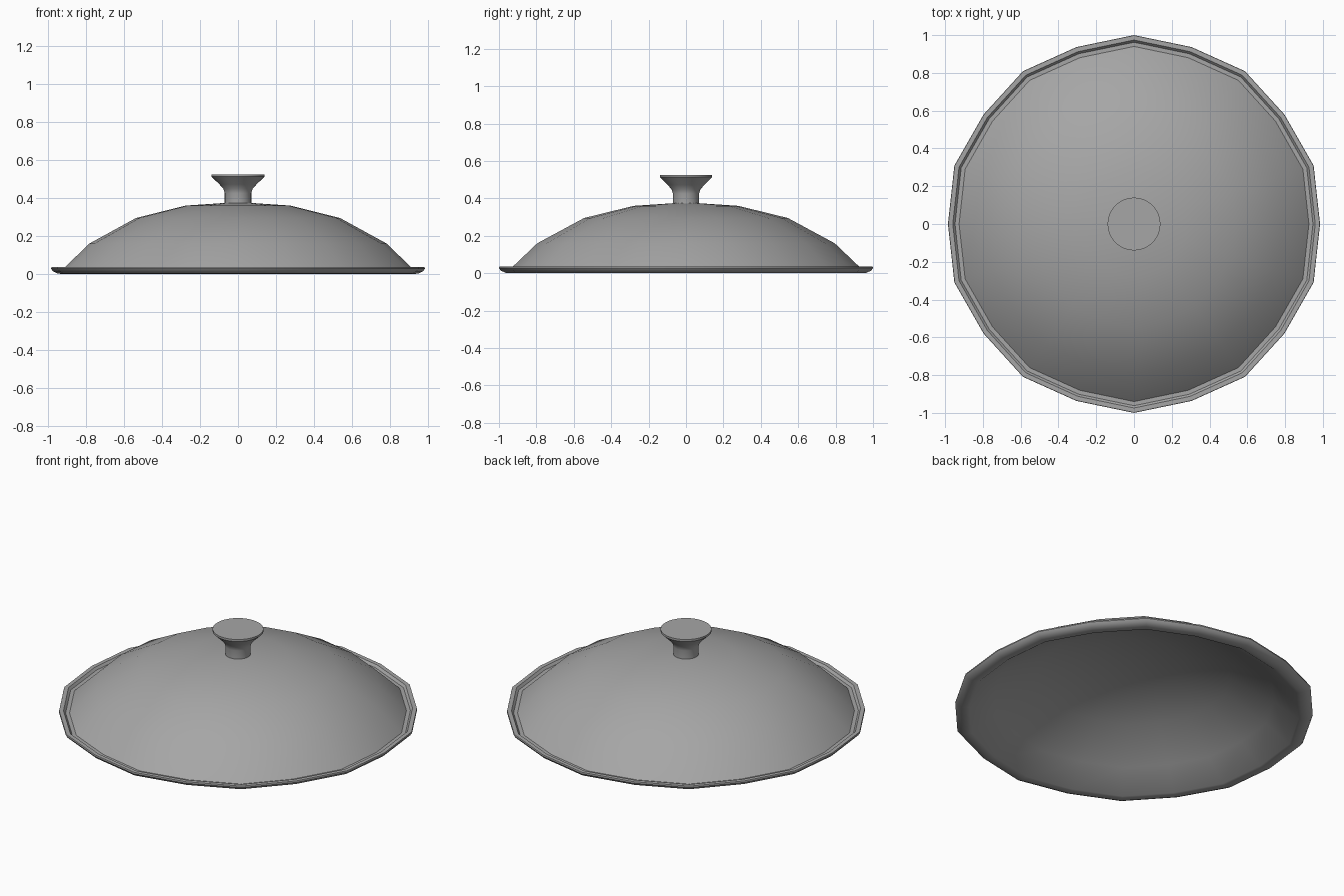
import bpy, bmesh, math

cube = bpy.data.objects.get("Cube")
if cube:
    bpy.data.objects.remove(cube)

metal = bpy.data.materials.new("grey_metal")
metal.use_nodes = True
GREY = (0.38, 0.38, 0.38, 1)
metal.diffuse_color = GREY
metal.node_tree.nodes["Principled BSDF"].inputs["Base Color"].default_value = GREY


def lathe(name, profile, sides, pinch=1.0, angle=40):
    """Spin a (radius, height) profile; odd spokes are scaled by pinch."""
    bm = bmesh.new()
    rings = []
    for r, z in profile:
        if r == 0:
            rings.append([bm.verts.new((0, 0, z))] * sides)
            continue
        ring = []
        for i in range(sides):
            a = 2 * math.pi * i / sides
            k = r * (pinch if i % 2 else 1)
            ring.append(bm.verts.new((k * math.sin(a), k * math.cos(a), z)))
        rings.append(ring)
    for low, high in zip(rings, rings[1:]):
        for i in range(sides):
            j = (i + 1) % sides
            corners = dict.fromkeys((low[i], low[j], high[j], high[i]))
            bm.faces.new(corners)
    bmesh.ops.recalc_face_normals(bm, faces=bm.faces)
    mesh = bpy.data.meshes.new(name)
    bm.to_mesh(mesh)
    bm.free()
    mesh.materials.append(metal)
    obj = bpy.data.objects.new(name, mesh)
    bpy.context.collection.objects.link(obj)
    bpy.ops.object.select_all(action="DESELECT")
    obj.select_set(True)
    bpy.context.view_layer.objects.active = obj
    bpy.ops.object.shade_smooth_by_angle(angle=math.radians(angle))
    return obj


# Hollow dome with its grooved rim: outside from the top down, then back up inside
outside = [(0, 0.375), (0.07, 0.374), (0.28, 0.36), (0.545, 0.295),
           (0.795, 0.16), (0.94, 0.022)]
rim = [(0.962, 0.022), (0.974, 0.036), (0.998, 0.036), (1.0, 0.028),
       (0.99, 0.014), (0.965, 0.002), (0.94, 0), (0.92, 0.004)]
inside = [(0.78, 0.105), (0.54, 0.24), (0.28, 0.315), (0, 0.34)]
lathe("lid_dome", outside + rim + inside, 20, pinch=0.985)

# Flared knob with a concave neck
knob = [(0, 0.37), (0.07, 0.37), (0.07, 0.425), (0.077, 0.448), (0.098, 0.472),
        (0.14, 0.513), (0.14, 0.525), (0, 0.525)]
lathe("lid_knob", knob, 32)
